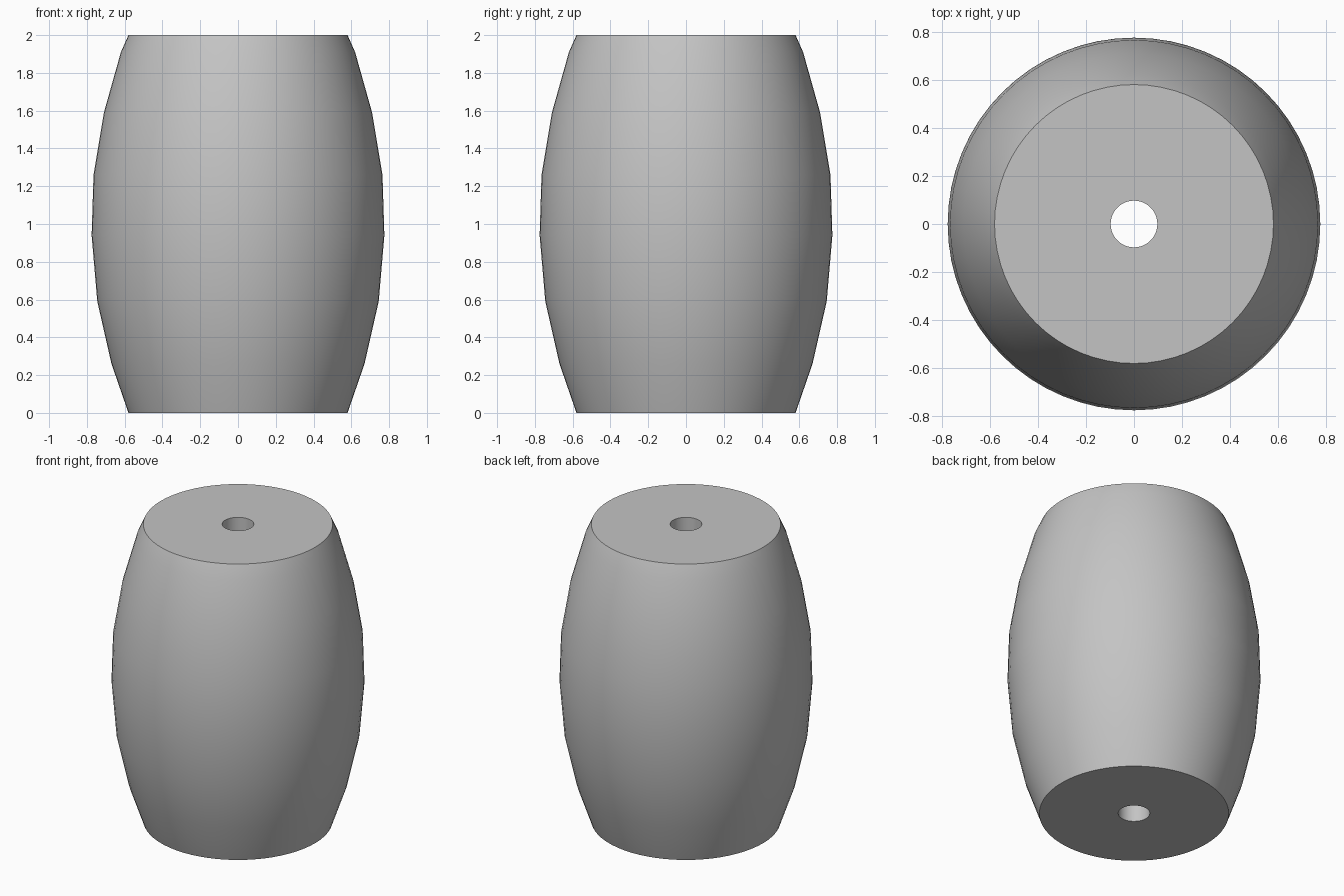
import bpy
import bmesh
from math import radians, tau
from mathutils import Matrix

cube = bpy.data.objects.get("Cube")
if cube:
    bpy.data.objects.remove(cube, do_unlink=True)

# Plain grey material
grey = bpy.data.materials.new("plain grey")
grey.use_nodes = True
colour = (0.55, 0.55, 0.55, 1)
grey.diffuse_color = colour
grey.node_tree.nodes["Principled BSDF"].inputs["Base Color"].default_value = colour

SEGMENTS = 64
BORE = 0.097
HEIGHT = 2

# Closed cross-section (radius, height): bulging wall, then flat ends and bore
wall = [(0.58, 0), (0.67, 0.26), (0.745, 0.59), (0.775, 0.94),
        (0.765, 1.26), (0.71, 1.59), (0.62, 1.91), (0.58, HEIGHT)]
section = wall + [(BORE, HEIGHT), (BORE, 0)]

# Revolve the cross-section about the vertical axis
bm = bmesh.new()
rings = []
for i in range(SEGMENTS):
    turn = Matrix.Rotation(tau * i / SEGMENTS, 3, "Z")
    rings.append([bm.verts.new(turn.col[0] * r + turn.col[2] * z) for r, z in section])
for i, ring in enumerate(rings):
    following = rings[(i + 1) % SEGMENTS]
    for j in range(len(section)):
        k = (j + 1) % len(section)
        bm.faces.new((ring[j], following[j], following[k], ring[k]))
bmesh.ops.recalc_face_normals(bm, faces=bm.faces)

mesh = bpy.data.meshes.new("barrel_bead")
bm.to_mesh(mesh)
bm.free()
mesh.materials.append(grey)
bead = bpy.data.objects.new("barrel_bead", mesh)
bpy.context.collection.objects.link(bead)

# Smooth wall and bore, crisp rims
bpy.ops.object.select_all(action="DESELECT")
bead.select_set(True)
bpy.context.view_layer.objects.active = bead
bpy.ops.object.shade_smooth_by_angle(angle=radians(35))
